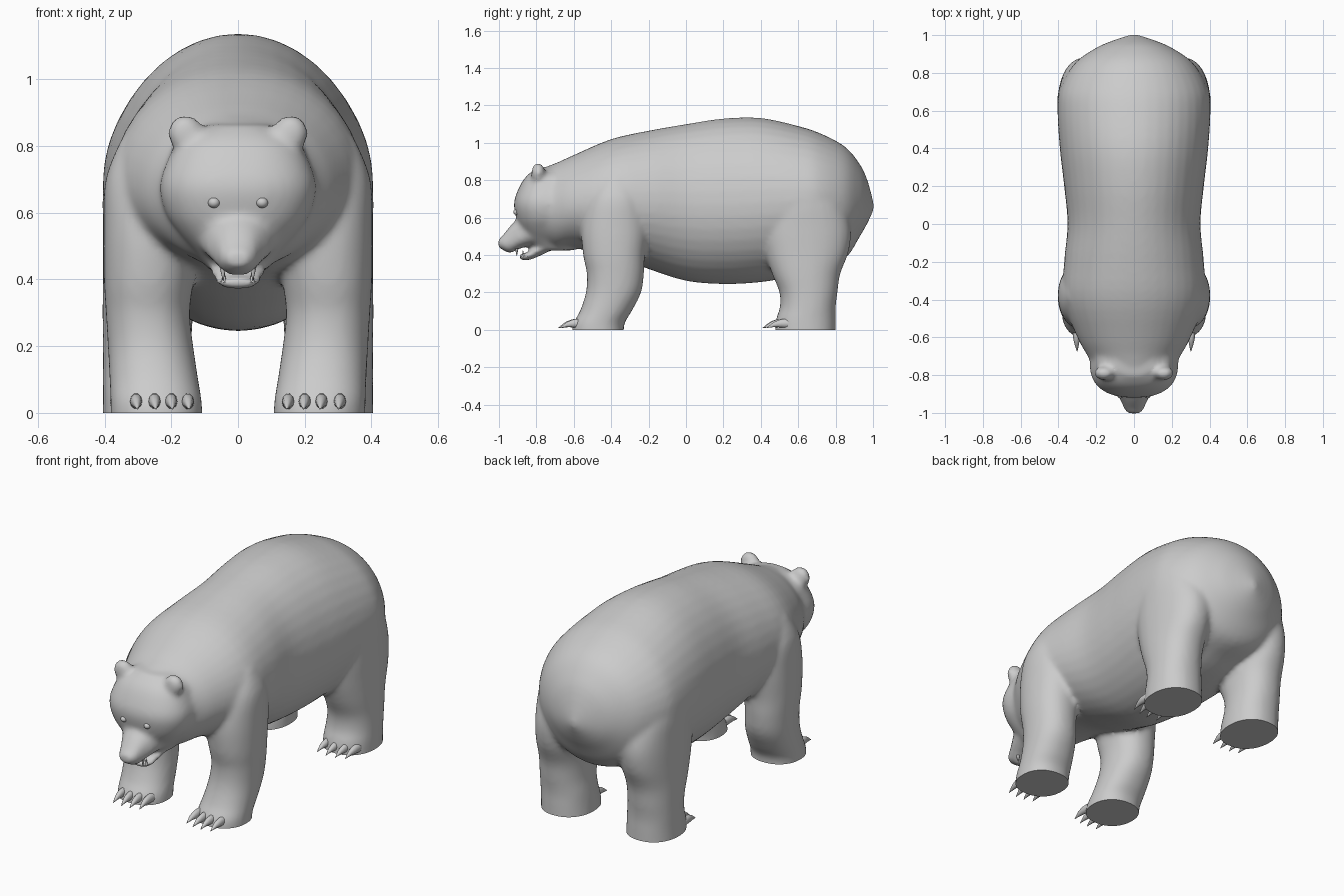
import bpy, bmesh, math
from mathutils import Vector, Matrix

if "Cube" in bpy.data.objects:
    bpy.data.objects.remove(bpy.data.objects["Cube"])


def catmull(p, steps):
    """Smoothly resample a list of ring tuples."""
    out = []
    for i in range(len(p) - 1):
        a, b, c, d = p[max(i - 1, 0)], p[i], p[i + 1], p[min(i + 2, len(p) - 1)]
        for s in range(steps):
            t = s / steps
            out.append([0.5 * (2 * q + (r - o) * t + (2 * o - 5 * q + 4 * r - u) * t * t
                               + (3 * q - o - 3 * r + u) * t ** 3)
                        for o, q, r, u in zip(a, b, c, d)])
    return out + [list(p[-1])]


def loft(bm, rings, axis, side=1, power=2.0, n=40, steps=4):
    """Closed loft along y or z; ring = (position, x centre, half width, low, middle, high)."""
    def point(t, x, other):
        return Vector((x * side, t, other) if axis == 'y' else (x * side, other, t))

    loops, e = [], 2 / power
    rings = catmull(rings, steps)
    for t, xc, w, lo, mid, hi in rings:
        loop = []
        for k in range(n):
            a = 2 * math.pi * k / n
            c, s = math.cos(a), math.sin(a)
            r = (hi - mid) if s > 0 else (mid - lo)
            x = xc + w * math.copysign(abs(c) ** e, c)
            loop.append(bm.verts.new(point(t, x, mid + r * math.copysign(abs(s) ** e, s))))
        loops.append(loop)
    faces = []
    for l0, l1 in zip(loops, loops[1:]):
        for k in range(n):
            j = (k + 1) % n
            faces.append(bm.faces.new((l0[k], l0[j], l1[j], l1[k])))
    faces += [bm.faces.new(loops[0]), bm.faces.new(loops[-1])]
    bmesh.ops.recalc_face_normals(bm, faces=faces)


def ball(bm, loc, size):
    m = Matrix.Translation(loc) @ Matrix.Diagonal((*size, 1))
    bmesh.ops.create_uvsphere(bm, u_segments=20, v_segments=12, radius=1, matrix=m)


def finish(bm, name):
    me = bpy.data.meshes.new(name)
    bm.to_mesh(me)
    bm.free()
    ob = bpy.data.objects.new(name, me)
    bpy.context.collection.objects.link(ob)
    return ob


def shade(ob):
    bpy.ops.object.select_all(action='DESELECT')
    ob.select_set(True)
    bpy.context.view_layer.objects.active = ob
    bpy.ops.object.shade_smooth_by_angle(angle=math.radians(45))


bm = bmesh.new()

# trunk and neck
loft(bm, [(-.80, 0, .19, .47, .66, .855), (-.70, 0, .245, .43, .66, .89),
          (-.60, 0, .30, .435, .67, .935), (-.40, 0, .375, .40, .68, 1.02),
          (-.20, 0, .37, .325, .68, 1.065), (0, 0, .352, .262, .67, 1.10),
          (.20, 0, .37, .245, .67, 1.13), (.40, 0, .393, .255, .68, 1.133),
          (.60, 0, .405, .29, .69, 1.09), (.72, 0, .39, .33, .69, 1.05),
          (.85, 0, .315, .38, .68, .98), (.93, 0, .205, .50, .68, .885),
          (.97, 0, .115, .57, .67, .80), (1.003, 0, .015, .64, .66, .68)], 'y')

# head
loft(bm, [(.865, 0, .10, -.80, -.70, -.60), (.82, 0, .178, -.855, -.72, -.60),
          (.76, 0, .21, -.893, -.74, -.60), (.68, 0, .235, -.92, -.74, -.58),
          (.60, 0, .218, -.908, -.74, -.58), (.54, 0, .178, -.885, -.74, -.60),
          (.48, 0, .125, -.85, -.73, -.60), (.425, 0, .085, -.80, -.70, -.60)],
     'z', power=2.4)

# muzzle and lower jaw
loft(bm, [(-.82, 0, .125, .45, .54, .64), (-.89, 0, .095, .435, .50, .60),
          (-.94, 0, .068, .41, .48, .555), (-.98, 0, .052, .427, .465, .505),
          (-1.003, 0, .035, .44, .462, .485)], 'y', power=2.3)
loft(bm, [(-.74, 0, .09, .415, .45, .49), (-.81, 0, .08, .383, .42, .44),
          (-.86, 0, .064, .37, .39, .41), (-.895, 0, .038, .38, .393, .405)], 'y')

for s in (1, -1):
    # ears
    ball(bm, (.158 * s, -.79, .838), (.054, .038, .056))
    # front leg
    loft(bm, [(-.05, .243, .137, -.61, -.47, -.33), (.03, .245, .137, -.605, -.465, -.33),
              (.10, .252, .133, -.567, -.43, -.29), (.20, .262, .128, -.535, -.39, -.24),
              (.30, .270, .126, -.53, -.38, -.225), (.40, .267, .135, -.55, -.38, -.22),
              (.55, .255, .148, -.56, -.38, -.20), (.70, .25, .147, -.53, -.37, -.22),
              (.82, .23, .12, -.46, -.37, -.27)], 'z', s, power=2.2)
    # rear leg
    loft(bm, [(-.05, .262, .143, .475, .64, .80), (.05, .265, .14, .48, .64, .80),
              (.12, .268, .137, .502, .65, .80), (.20, .272, .133, .50, .65, .81),
              (.30, .270, .136, .46, .64, .825), (.42, .262, .143, .42, .63, .87),
              (.55, .255, .150, .40, .62, .88), (.70, .25, .152, .42, .62, .83),
              (.82, .23, .13, .50, .62, .75)], 'z', s, power=2.2)

# blend the parts into one skin, then cut the soles flat on the ground
bear = finish(bm, "bear_body")
remesh = bear.modifiers.new("blend", 'REMESH')
remesh.mode = 'VOXEL'
remesh.voxel_size = .013
smooth = bear.modifiers.new("smooth", 'SMOOTH')
smooth.factor = .5
smooth.iterations = 10
baked = bpy.data.meshes.new_from_object(
    bear.evaluated_get(bpy.context.evaluated_depsgraph_get()))
bear.modifiers.clear()
bear.data = baked
bm = bmesh.new()
bm.from_mesh(baked)
cut = bmesh.ops.bisect_plane(bm, geom=bm.verts[:] + bm.edges[:] + bm.faces[:],
                             plane_co=(0, 0, 0), plane_no=(0, 0, -1), clear_outer=True)
bmesh.ops.holes_fill(bm, edges=[e for e in bm.edges if e.is_boundary], sides=0)
bm.to_mesh(baked)
bm.free()
shade(bear)

# claws: four curved cones on each paw
bm = bmesh.new()
for s in (1, -1):
    for xs, centre, front in (((.15, .20, .25, .305), .243, -.605),
                              ((.20, .26, .315, .365), .265, .488)):
        for x in xs:
            y = front + 2.2 * (x - centre) ** 2
            loft(bm, [(y + .04, x, .019, .008, .033, .058), (y, x, .018, .012, .034, .058),
                      (y - .04, x - .002, .012, .014, .028, .042),
                      (y - .078, x - .004, .001, .010, .011, .012)], 'y', s, n=10, steps=2)
shade(finish(bm, "claws"))

# eyes
bm = bmesh.new()
for s in (1, -1):
    ball(bm, (.072 * s, -.905, .63), (.018, .018, .016))
shade(finish(bm, "eyes"))

# canine teeth
bm = bmesh.new()
for s in (1, -1):
    loft(bm, [(.39, .042, .008, -.878, -.870, -.862), (.425, .042, .001, -.873, -.872, -.871)],
         'z', s, n=8, steps=2)
    loft(bm, [(.435, .046, .009, -.914, -.905, -.896), (.395, .044, .001, -.906, -.905, -.904)],
         'z', s, n=8, steps=2)
shade(finish(bm, "teeth"))
